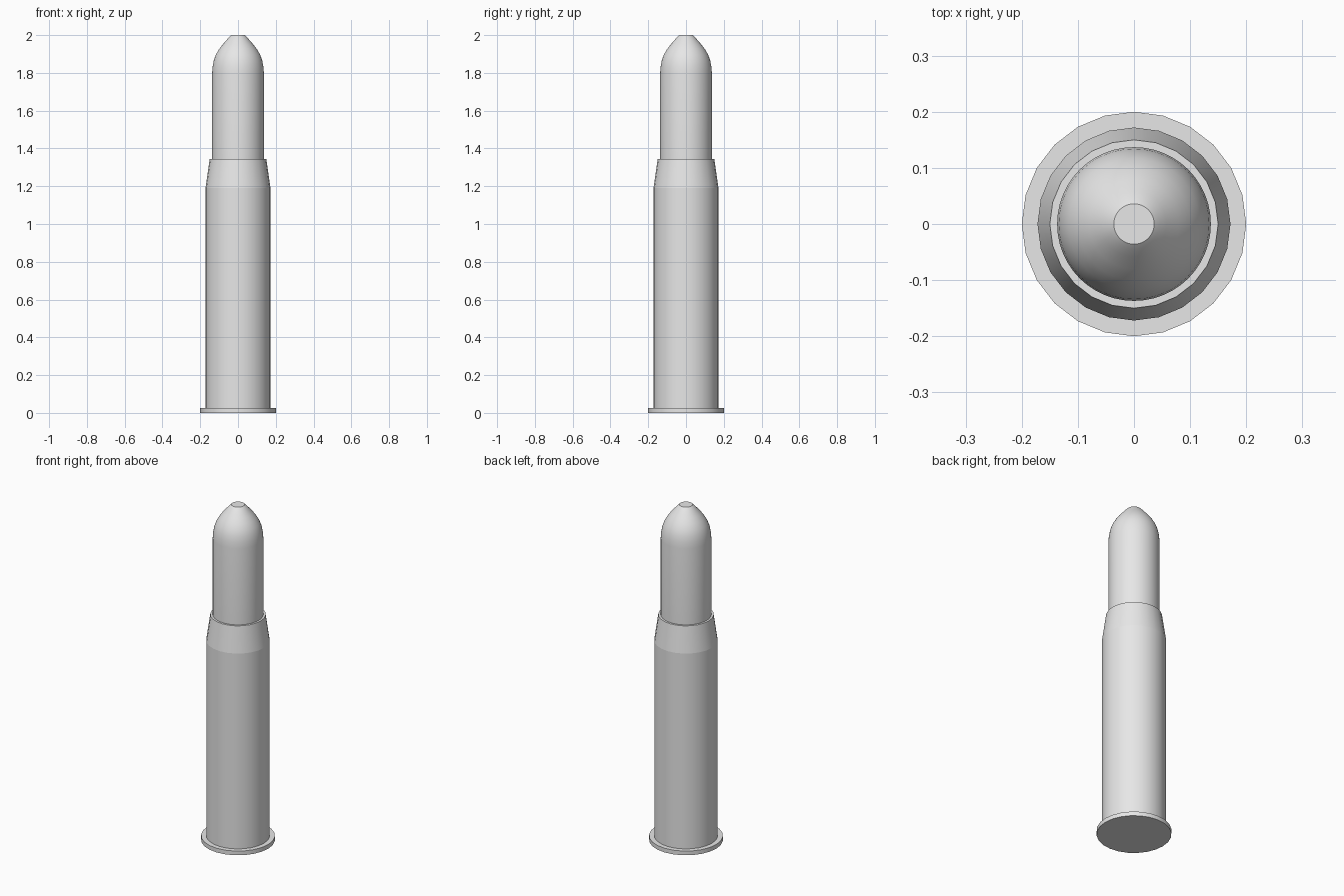
import bpy
import bmesh
import math

cube = bpy.data.objects.get("Cube")
if cube:
    bpy.data.objects.remove(cube, do_unlink=True)

# One plain grey for every part
GREY = (0.8, 0.8, 0.8, 1)
grey = bpy.data.materials.new("plain grey")
grey.use_nodes = True
grey.diffuse_color = GREY
grey.node_tree.nodes["Principled BSDF"].inputs["Base Color"].default_value = GREY


def lathe(name, profile, sides, sharp_rings):
    """Revolve (radius, height) points around z, with flat end caps."""
    bm = bmesh.new()
    rings = []
    for r, z in profile:
        ring = []
        for i in range(sides):
            a = math.tau * i / sides
            ring.append(bm.verts.new((r * math.cos(a), r * math.sin(a), z)))
        rings.append(ring)
    for low, high in zip(rings, rings[1:]):
        for i in range(sides):
            j = (i + 1) % sides
            bm.faces.new((low[i], low[j], high[j], high[i]))
    caps = [bm.faces.new(rings[0][::-1]), bm.faces.new(rings[-1])]
    for face in bm.faces:
        face.smooth = face not in caps
    for k in sharp_rings:
        ring = rings[k]
        for i in range(sides):
            bm.edges.get((ring[i], ring[(i + 1) % sides])).smooth = False
    mesh = bpy.data.meshes.new(name)
    bm.to_mesh(mesh)
    bm.free()
    mesh.materials.append(grey)
    obj = bpy.data.objects.new(name, mesh)
    bpy.context.collection.objects.link(obj)
    return obj


# Casing: thin base rim, straight body, tapered neck with a flat mouth
casing = [(0.2, 0), (0.2, 0.025), (0.172, 0.025), (0.172, 1.19), (0.15, 1.345)]
lathe("casing", casing, 24, range(len(casing)))

# Tip: straight shank seated in the mouth, rounded nose with a small flat end
tip = [(0.137, 1.3), (0.137, 1.8), (0.134, 1.835), (0.128, 1.867),
       (0.117, 1.897), (0.1, 1.926), (0.08, 1.952), (0.058, 1.977),
       (0.045, 1.992), (0.036, 2)]
lathe("tip", tip, 48, (0,))
